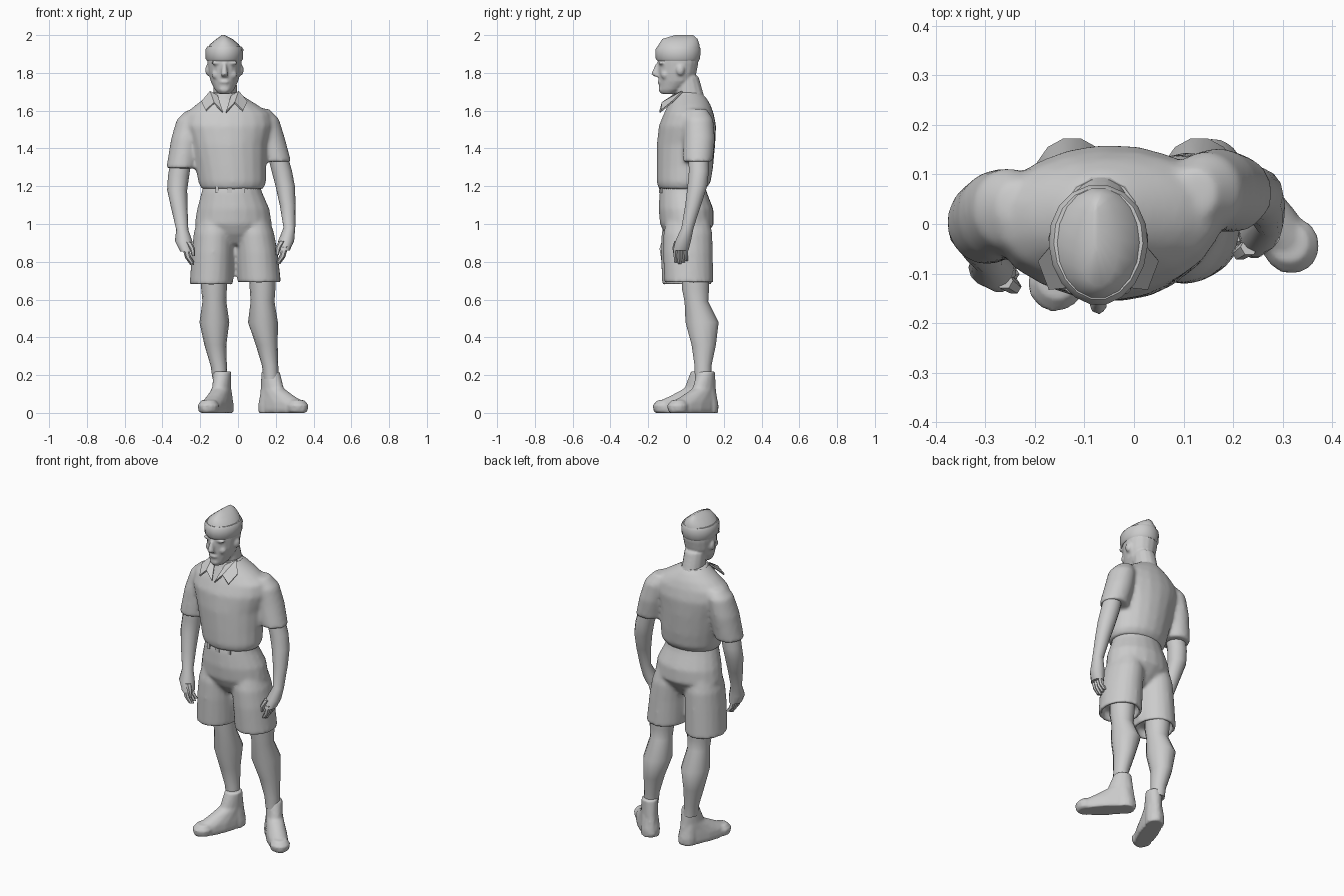
import bpy, bmesh, math
from mathutils import Vector

cube = bpy.data.objects.get("Cube")
if cube:
    bpy.data.objects.remove(cube, do_unlink=True)

GREY = (.6, .6, .6, 1)
clay = bpy.data.materials.new("clay_grey")
clay.use_nodes = True
clay.diffuse_color = GREY
clay.node_tree.nodes["Principled BSDF"].inputs["Base Color"].default_value = GREY


def finish(name, bm, voxel=0, relaxing=0, thickness=0):
    """Turn a bmesh into a shaded object, optionally fused into one skin."""
    bmesh.ops.recalc_face_normals(bm, faces=bm.faces)
    mesh = bpy.data.meshes.new(name)
    bm.to_mesh(mesh)
    bm.free()
    mesh.materials.append(clay)
    obj = bpy.data.objects.new(name, mesh)
    bpy.context.scene.collection.objects.link(obj)
    bpy.ops.object.select_all(action="DESELECT")
    obj.select_set(True)
    bpy.context.view_layer.objects.active = obj
    if thickness:
        obj.modifiers.new("cloth", "SOLIDIFY").thickness = thickness
    else:
        bpy.ops.object.shade_smooth_by_angle(angle=math.radians(50))
    if voxel:
        fuse = obj.modifiers.new("fuse", "REMESH")
        fuse.mode = "VOXEL"
        fuse.voxel_size = voxel
        fuse.use_smooth_shade = True
        relax = obj.modifiers.new("relax", "SMOOTH")
        relax.factor = .5
        relax.iterations = relaxing


def add_loft(bm, rings, sides=14, taper=0, yaw=0):
    """Skin a stack of level ovals given as centre x, y, z and radii x, y."""
    loops = []
    for cx, cy, z, rx, ry in rings:
        loop = []
        for i in range(sides):
            a = math.tau * i / sides
            px = rx * math.cos(a) * (1 + taper * math.sin(a))
            py = ry * math.sin(a)
            loop.append(bm.verts.new((cx + px * math.cos(yaw) - py * math.sin(yaw),
                                      cy + px * math.sin(yaw) + py * math.cos(yaw), z)))
        loops.append(loop)
    for low, high in zip(loops, loops[1:]):
        for i in range(sides):
            j = (i + 1) % sides
            bm.faces.new((low[i], low[j], high[j], high[i]))
    bm.faces.new(loops[0])
    bm.faces.new(loops[-1])


def add_ball(bm, centre, size):
    for v in bmesh.ops.create_icosphere(bm, subdivisions=2, radius=1)["verts"]:
        v.co = Vector(centre) + v.co * Vector(size)


def loft(name, rings, **options):
    bm = bmesh.new()
    add_loft(bm, rings, **options)
    finish(name, bm)


def fused(name, stacks, relaxing):
    bm = bmesh.new()
    for rings in stacks:
        add_loft(bm, rings, sides=20, yaw=.05)
    finish(name, bm, voxel=.011, relaxing=relaxing)


def with_opening(rings, depth=.05, shrink=.84):
    """Fold the last oval back inside to make a hollow hem."""
    x, y, z, rx, ry = rings[-1]
    rx, ry = rx * shrink, ry * shrink
    return rings + [(x, y, z, rx, ry), (x, y, z + depth, rx, ry)]


def plate(name, points, thickness=.009):
    bm = bmesh.new()
    bm.faces.new([bm.verts.new(p) for p in points])
    finish(name, bm, thickness=thickness)


# Shirt: torso with both short sleeves
torso = [(-.03, -.02, 1.185, .165, .125), (-.03, -.012, 1.22, .18, .143),
         (-.038, -.006, 1.3, .188, .15), (-.05, 0, 1.42, .205, .155),
         (-.055, .008, 1.52, .235, .152), (-.055, .015, 1.585, .225, .132),
         (-.06, .018, 1.63, .165, .113), (-.066, .015, 1.67, .105, .092),
         (-.07, .01, 1.7, .062, .066)]
right_sleeve = [(-.23, .035, 1.6, .045, .05), (-.252, .03, 1.555, .072, .083),
                (-.275, .018, 1.45, .08, .092), (-.3, .002, 1.295, .08, .085)]
left_sleeve = [(.12, .06, 1.61, .045, .05), (.142, .065, 1.555, .076, .08),
               (.17, .07, 1.45, .08, .084), (.2, .062, 1.33, .082, .08)]
fused("shirt", [torso, right_sleeve, left_sleeve], relaxing=9)

# Shorts: hips with two open legs
hips = [(-.03, -.015, 1.23, .145, .11), (-.033, -.015, 1.17, .16, .125),
        (-.025, 0, 1.08, .192, .145), (-.025, .005, 1, .205, .143),
        (-.02, 0, .95, .15, .115), (-.015, 0, .89, .05, .07)]
right_short = [(-.125, 0, 1.04, .085, .11), (-.13, 0, .95, .105, .13),
               (-.135, 0, .85, .11, .133), (-.142, .005, .68, .114, .132)]
left_short = [(.075, .01, 1.04, .085, .11), (.087, .01, .95, .105, .13),
              (.1, .01, .85, .11, .132), (.113, .015, .69, .115, .13)]
fused("shorts", [hips, with_opening(right_short), with_opening(left_short)], relaxing=5)

# Bare legs: shared heights and radii, each with its own centre line
LEG = [(.05, .8, .07, .075), (.05, .66, .068, .074), (.055, .59, .063, .064),
       (.085, .48, .079, .09), (.094, .36, .058, .066), (.09, .25, .043, .046),
       (.09, .18, .04, .044)]
for side, line in (("right", (-.13, -.127, -.125, -.125, -.12, -.102, -.095)),
                   ("left", (.125, .13, .13, .132, .152, .17, .175))):
    loft(side + "_leg", [(x, *rest) for x, rest in zip(line, LEG)])

# Ankle boots: sole, toe cap and ankle as ovals placed forward of the heel
FOOT = [(.168, 0, .166, .055), (.17, .02, .175, .06), (.163, .055, .163, .058),
        (.125, .09, .118, .052), (.088, .13, .074, .047), (.075, .22, .05, .047)]
TOE = [(.28, .004, .052, .052), (.282, .04, .06, .058), (.278, .068, .036, .038)]
HEEL = [(.06, 0, .055, .053), (.06, .04, .058, .054), (.07, .12, .05, .046)]
for side, heel, yaw in (("right", (-.055, .145), -.37), ("left", (.12, .16), .77)):
    bm = bmesh.new()
    forward = Vector((math.sin(yaw), -math.cos(yaw)))
    for stack in (FOOT, TOE, HEEL):
        rings = []
        for ahead, z, length, width in stack:
            c = Vector(heel) + forward * ahead
            rings.append((c.x, c.y, z, width, length))
        add_loft(bm, rings, yaw=yaw)
    finish(side + "_boot", bm, voxel=.008, relaxing=4)

# Arms with palms
right_arm = [(-.295, 0, 1.38, .055, .055), (-.315, 0, 1.25, .056, .055),
             (-.322, -.01, 1.18, .053, .053), (-.31, -.04, 1.08, .043, .044),
             (-.295, -.07, .97, .032, .032), (-.288, -.088, .91, .046, .04),
             (-.272, -.096, .855, .034, .042)]
left_arm = [(.2, .065, 1.4, .052, .055), (.232, .068, 1.28, .054, .054),
            (.25, .06, 1.2, .051, .053), (.263, .038, 1.1, .042, .043),
            (.272, .008, .98, .031, .033), (.255, -.015, .91, .042, .042),
            (.243, -.028, .86, .031, .042)]

# Fingers hang from the palm and curl toward the body
for side, arm, inward in (("right", right_arm, 1), ("left", left_arm, -1)):
    bm = bmesh.new()
    add_loft(bm, arm)
    px, py, pz = arm[-1][:3]
    for i in range(4):
        y = py + (i - 1.5) * .018
        drop = .072 - .008 * abs(i - 1)
        add_loft(bm, [(px - inward * .005, y, pz + .02, .018, .012),
                      (px + inward * .008, y, pz - drop / 2, .015, .012),
                      (px + inward * .03, y + .004, pz - drop, .011, .01)], sides=6)
    add_loft(bm, [(px + inward * .01, py - .018, pz + .05, .018, .018),
                  (px + inward * .03, py - .032, pz + .015, .014, .014),
                  (px + inward * .036, py - .03, pz - .025, .009, .009)], sides=6)
    finish(side + "_arm_and_hand", bm)

# Head, face and neck sculpted as one skin
MID = -.072
bm = bmesh.new()
add_loft(bm, [(-.065, .025, 1.6, .082, .09), (-.067, .02, 1.68, .064, .076),
              (-.07, .004, 1.78, .062, .064)])
add_loft(bm, [(MID, -.095, 1.688, .03, .036), (MID, -.082, 1.71, .05, .06),
              (MID, -.053, 1.755, .073, .092), (MID, -.046, 1.8, .084, .102),
              (MID, -.042, 1.85, .09, .108), (MID, -.04, 1.91, .092, .11)],
         sides=18, taper=.12)
add_loft(bm, [(MID, -.15, 1.78, .02, .016), (MID, -.163, 1.793, .019, .022),
              (MID, -.145, 1.85, .011, .016)], sides=8)
add_ball(bm, (MID, -.138, 1.752), (.028, .014, .01))
add_ball(bm, (MID, -.122, 1.713), (.032, .024, .022))
for s in (-1, 1):
    add_ball(bm, (MID + s * .035, -.13, 1.853), (.036, .017, .012))
    add_ball(bm, (MID + s * .042, -.11, 1.79), (.026, .024, .026))
    add_ball(bm, (MID + s * .088, -.03, 1.815), (.014, .022, .03))
finish("head_and_neck", bm, voxel=.007, relaxing=3)

# Folded cap with a turned-up band
loft("cap_band", [(MID, -.042, 1.862, .091, .11), (MID, -.043, 1.875, .099, .119),
                  (MID, -.042, 1.925, .1, .122), (MID, -.04, 1.94, .09, .113)],
     sides=18, taper=.06)
loft("cap_crown", [(MID, -.04, 1.92, .093, .116), (MID, -.037, 1.95, .078, .11),
                   (MID, -.032, 1.98, .042, .094), (MID - .005, -.01, 2, .008, .048)],
     sides=18)

# Collar: a low stand and two pointed flaps
loft("collar_stand", [(-.067, .012, 1.64, .11, .1), (-.068, .01, 1.69, .077, .082)])
for side, s in (("right", -1), ("left", 1)):
    def at(x, y, z):
        return MID + s * x, y, z
    plate(side + "_collar_flap", [at(.076, -.02, 1.705), at(.122, -.075, 1.65),
                                  at(.1, -.133, 1.602), at(.055, -.128, 1.645)])
    plate(side + "_collar_fold", [at(.076, -.02, 1.705), at(.055, -.128, 1.645),
                                  at(.008, -.142, 1.595), at(.035, -.075, 1.68)])

# Belt loops and buckle
for name, x, half, depth in (("belt_loop", -.11, .008, -.133), ("buckle", -.045, .014, -.142),
                             ("belt_loop", .03, .008, -.133)):
    plate(name, [(x - half, depth, 1.165), (x + half, depth, 1.165),
                 (x + half, depth, 1.2), (x - half, depth, 1.2)])
